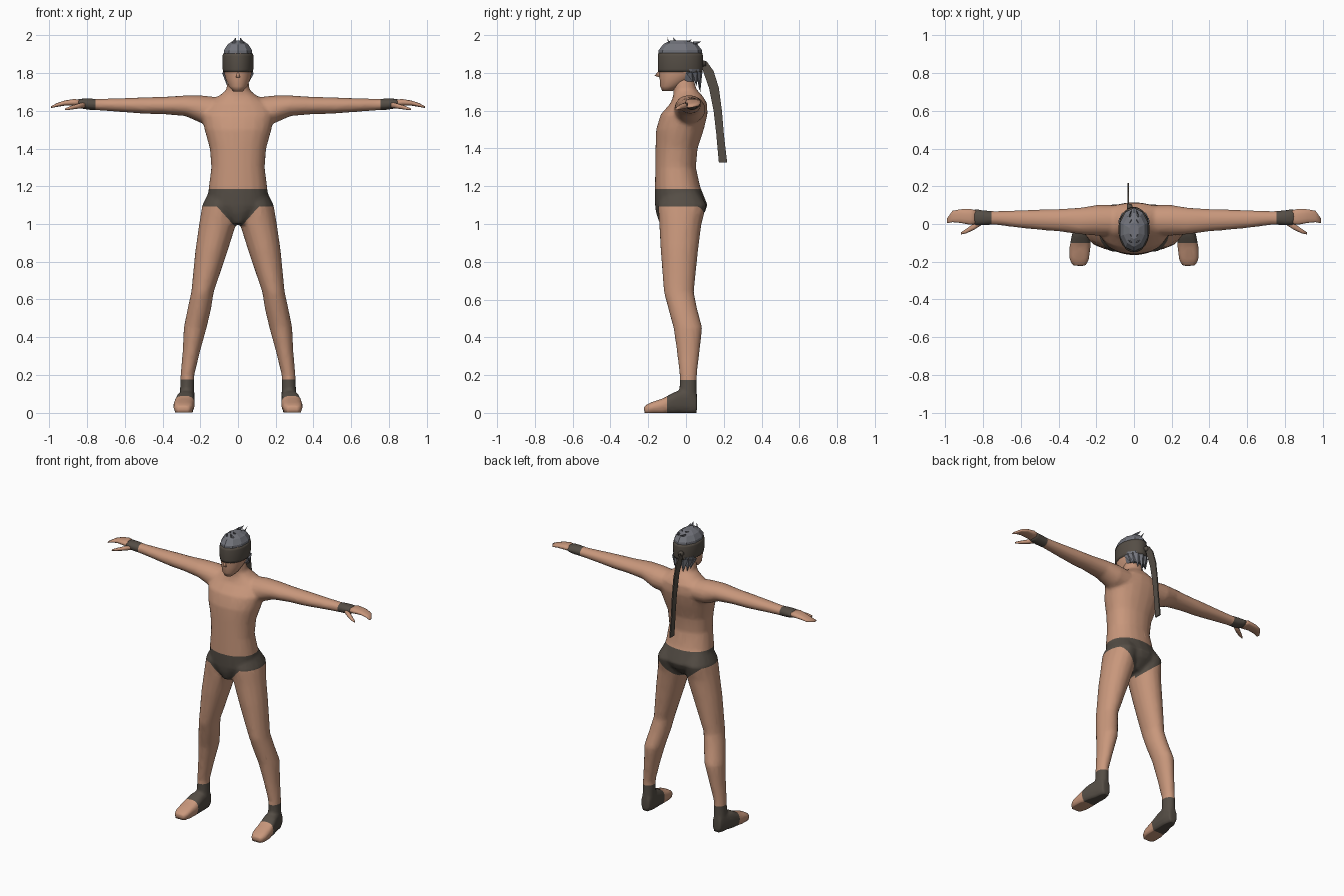
import bpy, bmesh, math, random
from mathutils import Vector

random.seed(4)
start_cube = bpy.data.objects.get("Cube")
if start_cube:
    bpy.data.objects.remove(start_cube, do_unlink=True)


def make_material(name, rgb):
    mat = bpy.data.materials.new(name)
    mat.use_nodes = True
    mat.diffuse_color = (*rgb, 1)
    mat.node_tree.nodes["Principled BSDF"].inputs["Base Color"].default_value = (*rgb, 1)
    return mat


skin = make_material("skin", (.58, .31, .2))
cloth = make_material("dark_cloth", (.09, .075, .06))
hair = make_material("grey_hair", (.17, .175, .2))


def add_loft(bm, axis, rings, sides=16, power=1.0, side=1):
    """Skin closed oval rings: (position, centre a, radius a, centre b, radius b)."""
    loops = []
    for t, a, ra, b, rb in rings:
        loop = []
        for i in range(sides):
            ang = math.tau * (i + .5) / sides
            c, s = math.cos(ang), math.sin(ang)
            co = Vector()
            co[axis] = t
            co[(axis + 1) % 3] = a + ra * math.copysign(abs(c) ** power, c)
            co[(axis + 2) % 3] = b + rb * math.copysign(abs(s) ** power, s)
            co.x *= side
            loop.append(bm.verts.new(co))
        loops.append(loop)
    for low, high in zip(loops, loops[1:]):
        for i in range(sides):
            j = (i + 1) % sides
            bm.faces.new((low[i], low[j], high[j], high[i]))
    bm.faces.new(loops[0][::-1])
    bm.faces.new(loops[-1])


def add_spike(bm, base, tip, width, depth, sides=4):
    """Tapered point from base to tip."""
    base, tip = Vector(base), Vector(tip)
    aim = (tip - base).normalized()
    out = Vector((base.x, base.y + .03, .001)).normalized()
    across = aim.cross(out).normalized()
    out = across.cross(aim)
    ring = []
    for i in range(sides):
        ang = math.tau * i / sides
        ring.append(bm.verts.new(base + across * width * math.cos(ang) + out * depth * math.sin(ang)))
    end = bm.verts.new(tip)
    for i in range(sides):
        bm.faces.new((ring[i], ring[(i + 1) % sides], end))
    bm.faces.new(ring[::-1])


def finish(bm, name, mats, smooth=True):
    bmesh.ops.recalc_face_normals(bm, faces=bm.faces[:])
    mesh = bpy.data.meshes.new(name)
    bm.to_mesh(mesh)
    bm.free()
    obj = bpy.data.objects.new(name, mesh)
    bpy.context.collection.objects.link(obj)
    for mat in mats:
        mesh.materials.append(mat)
    mesh.polygons.foreach_set("use_smooth", [smooth] * len(mesh.polygons))
    return obj


# Body: torso, arms, legs and feet blended into one surface
torso = [(1.0, 0, .04, -.05, .09), (1.06, 0, .11, -.03, .13), (1.1, 0, .165, -.025, .14),
         (1.2, 0, .155, -.045, .12), (1.3, 0, .142, -.055, .108), (1.4, 0, .15, -.05, .112),
         (1.5, 0, .178, -.032, .127), (1.58, 0, .195, -.01, .125), (1.64, 0, .165, .015, .097),
         (1.68, 0, .1, .01, .077), (1.71, 0, .062, -.005, .062), (1.78, 0, .054, -.02, .057)]
arm = [(.08, .02, .08, 1.6, .07), (.19, .02, .083, 1.607, .075), (.28, .016, .072, 1.627, .055),
       (.4, .02, .06, 1.628, .046), (.5, .023, .055, 1.628, .044), (.6, .026, .048, 1.63, .038),
       (.74, .032, .036, 1.633, .031), (.8, .033, .042, 1.636, .031), (.85, .036, .046, 1.64, .024)]
leg = [(1.2, .08, .06, -.03, .08), (1.1, .098, .092, -.02, .13), (1.0, .108, .099, -.03, .113),
       (.86, .14, .087, -.035, .1), (.64, .188, .06, -.038, .08), (.55, .205, .063, -.017, .077),
       (.45, .227, .061, .01, .077), (.32, .248, .046, .012, .06), (.2, .268, .037, .012, .046),
       (.08, .27, .04, .012, .046)]
foot = [(.058, .05, .05, .27, .03), (0, .06, .06, .272, .043), (-.06, .056, .056, .28, .05),
        (-.12, .039, .039, .286, .056), (-.19, .027, .027, .29, .052), (-.222, .018, .018, .29, .036)]
bm = bmesh.new()
add_loft(bm, 2, torso, 20, .9)
for side in (1, -1):
    add_loft(bm, 0, arm, side=side)
    add_loft(bm, 2, leg, side=side)
    add_loft(bm, 1, foot, 16, .65, side)
body = finish(bm, "body", [skin, cloth])
remesh = body.modifiers.new("blend", "REMESH")
remesh.mode = "VOXEL"
remesh.voxel_size = .011
relax = body.modifiers.new("relax", "SMOOTH")
relax.factor, relax.iterations = .5, 5
thin = body.modifiers.new("thin", "DECIMATE")
thin.ratio = .25
bpy.context.view_layer.update()
evaluated = body.evaluated_get(bpy.context.evaluated_depsgraph_get())
blended = bpy.data.meshes.new_from_object(evaluated)
body.modifiers.clear()
body.data = blended

# Cut clean cloth borders into the body, then colour by region
WAIST, HIP, ANKLE, WRIST, TOE = 1.185, 1.092, .175, .755, -.1
FRONT, BACK = (.028, .9), (.055, 1.2)


def cut(bm, point, normal, low, high):
    faces = [f for f in bm.faces if low < f.calc_center_median().z < high]
    geom = set(faces)
    for f in faces:
        geom.update(f.edges)
        geom.update(f.verts)
    bmesh.ops.bisect_plane(bm, geom=list(geom), plane_co=point, plane_no=normal, dist=.0005)


bm = bmesh.new()
bm.from_mesh(blended)
for v in bm.verts:
    if v.co.z < .012:
        v.co.z = 0
for height in (WAIST, HIP, ANKLE):
    cut(bm, (0, 0, height), (0, 0, 1), height - .1, height + .1)
cut(bm, (0, TOE, 0), (0, 1, 0), -1, .2)
for side in (1, -1):
    cut(bm, (side * WRIST, 0, 0), (1, 0, 0), 1.5, 2)
    for start, slope in (FRONT, BACK):
        cut(bm, (side * start, 0, 1), (side, 0, -slope), .9, HIP)


def is_cloth(c):
    if abs(c.x) > WRIST:
        return True
    if c.z < ANKLE:
        return c.y > TOE
    if HIP < c.z < WAIST:
        return True
    start, slope = BACK if c.y > -.02 else FRONT
    return .9 < c.z <= HIP and abs(c.x) < start + slope * (c.z - 1)


for f in bm.faces:
    f.smooth = True
    f.material_index = int(is_cloth(f.calc_center_median()))
bm.to_mesh(blended)
bm.free()
if not blended.materials:
    blended.materials.append(skin)
    blended.materials.append(cloth)

# Hands with thumbs
fingers = [(.83, .036, .036, 1.64, .019), (.87, .038, .043, 1.645, .018), (.92, .042, .037, 1.641, .014),
           (.962, .04, .031, 1.63, .01), (.99, .018, .014, 1.62, .005)]
thumb = [(.81, .01, .018, 1.632, .016), (.85, -.015, .018, 1.624, .014),
         (.89, -.038, .013, 1.615, .01), (.917, -.05, .006, 1.608, .005)]
for side, label in ((1, "left"), (-1, "right")):
    bm = bmesh.new()
    add_loft(bm, 0, fingers, 12, .8, side)
    add_loft(bm, 0, thumb, 8, 1, side)
    finish(bm, label + "_hand", [skin])

# Head and nose
bm = bmesh.new()
add_loft(bm, 2, [(1.703, 0, .026, -.1, .026), (1.73, 0, .05, -.08, .058), (1.77, 0, .067, -.048, .093),
                 (1.81, 0, .076, -.03, .115), (1.9, 0, .078, -.03, .115), (1.95, 0, .055, -.03, .08)])
nose = [bm.verts.new(p) for p in ((-.016, -.13, 1.772), (.016, -.13, 1.772), (0, -.13, 1.83), (0, -.166, 1.785))]
for tri in ((0, 1, 3), (1, 2, 3), (2, 0, 3), (0, 2, 1)):
    bm.faces.new([nose[i] for i in tri])
head = finish(bm, "head", [skin])

# Blindfold band with its knot and hanging tail
bm = bmesh.new()
add_loft(bm, 2, [(1.805, 0, .079, -.03, .118), (1.82, 0, .082, -.03, .12),
                 (1.89, 0, .083, -.03, .121), (1.905, 0, .08, -.03, .118)], 20)
add_loft(bm, 1, [(.075, 1.85, .02, -.02, .02), (.105, 1.85, .014, -.025, .014)], 8)
finish(bm, "headband", [cloth])

bm = bmesh.new()
previous = None
for y, z, half in ((.095, 1.86, .015), (.118, 1.81, .028), (.148, 1.72, .026), (.168, 1.6, .022),
                   (.18, 1.48, .02), (.188, 1.4, .021), (.196, 1.325, .022)):
    row = [bm.verts.new((x, y + d, z)) for x, d in
           ((-.034, -half), (-.026, -half), (-.026, half), (-.034, half))]
    if previous:
        for i in range(4):
            j = (i + 1) % 4
            bm.faces.new((previous[i], previous[j], row[j], row[i]))
    else:
        bm.faces.new(row)
    previous = row
bm.faces.new(previous[::-1])
finish(bm, "headband_tail", [cloth], smooth=False)

# Faceted hair: crown, nape, hanging points and small tufts
bm = bmesh.new()
add_loft(bm, 2, [(1.88, 0, .08, -.03, .118), (1.92, 0, .079, -.03, .115),
                 (1.952, 0, .058, -.03, .09), (1.972, 0, .026, -.035, .045)], 10)
add_loft(bm, 2, [(1.755, 0, .055, .015, .05), (1.78, 0, .066, .01, .07), (1.82, 0, .079, .005, .082)], 10)
for i in range(7):
    ang = math.radians(-78 + 26 * i)
    sx, sy = math.sin(ang), math.cos(ang)
    drop = 1.69 + .04 * abs(sx) + random.uniform(0, .025)
    add_spike(bm, (.07 * sx, .065 * sy + .008, 1.805), (.06 * sx, .05 * sy + .025, drop), .026, .014)
for side in (1, -1):
    for y, reach in ((-.09, -.01), (-.05, -.02), (0, .03), (.04, .045)):
        add_spike(bm, (side * .022, y, 1.955), (side * .012, y + reach, 1.995 - abs(y + .07) * .25), .012, .005)
finish(bm, "hair", [hair], smooth=False)
